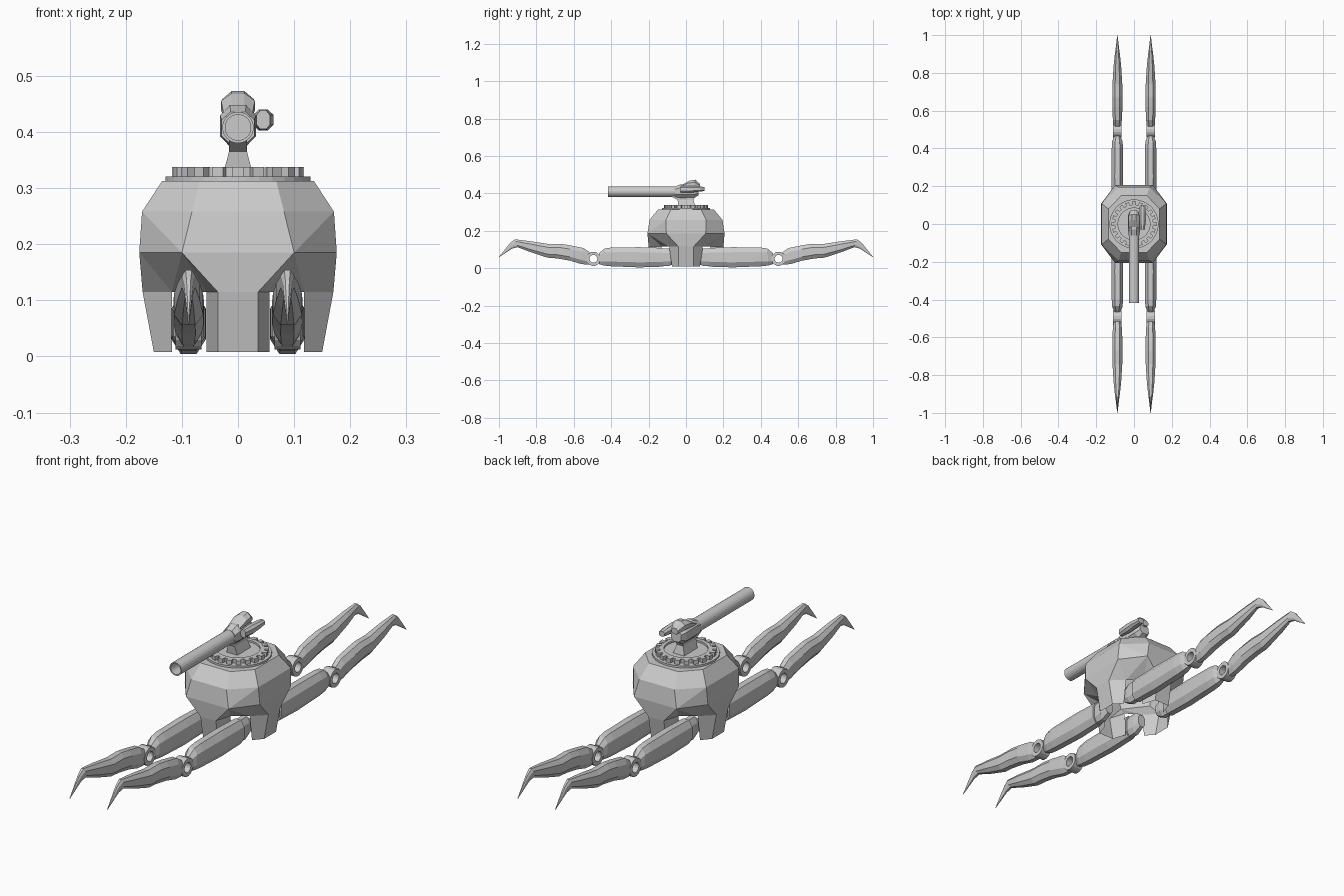
import bpy, bmesh, math
from mathutils import Matrix, Vector

if "Cube" in bpy.data.objects:
    bpy.data.objects.remove(bpy.data.objects["Cube"])


def finish(name, bm, mirror=None):
    bmesh.ops.recalc_face_normals(bm, faces=bm.faces)
    me = bpy.data.meshes.new(name)
    bm.to_mesh(me)
    bm.free()
    ob = bpy.data.objects.new(name, me)
    bpy.context.collection.objects.link(ob)
    if mirror:
        m = ob.modifiers.new("mirror", 'MIRROR')
        m.use_axis = mirror
        m.merge_threshold = 0.0005
    return ob


def loft(name, loops, mirror=None, closed=False):
    """Skin a list of equal point loops; closed joins last to first, else capped."""
    bm = bmesh.new()
    rings = [[bm.verts.new(p) for p in lp] for lp in loops]
    n = len(rings[0])
    pairs = list(zip(rings, rings[1:])) + ([(rings[-1], rings[0])] if closed else [])
    for a, b in pairs:
        for i in range(n):
            j = (i + 1) % n
            bm.faces.new((a[i], a[j], b[j], b[i]))
    if not closed:
        bm.faces.new(rings[0])
        bm.faces.new(rings[-1])
    return finish(name, bm, mirror)


def limb(name, stations, cx, mirror=None, kx=0.45, kz=0.25):
    """Chamfered-box limb along y; station = (y_low, z_low, y_high, z_high, half_width)."""
    loops = []
    for yl, zl, yh, zh, w in stations:
        lp = []
        for x, t in ((-kx, 0), (kx, 0), (1, kz), (1, 1 - kz), (kx, 1), (-kx, 1), (-1, 1 - kz), (-1, kz)):
            lp.append((cx + x * w, yl + (yh - yl) * t, zl + (zh - zl) * t))
        loops.append(lp)
    return loft(name, loops, mirror)


def circle(c, r, n, axis):
    pts = []
    for i in range(n):
        a = 2 * math.pi * (i + 0.5) / n
        u, v = r * math.cos(a), r * math.sin(a)
        d = {'x': (0, u, v), 'y': (u, 0, v), 'z': (u, v, 0)}[axis]
        pts.append(Vector(c) + Vector(d))
    return pts


def shift(p, axis, d):
    q = list(p)
    q['xyz'.index(axis)] += d
    return q


def tube(name, c, r_out, r_in, length, n, axis, mirror=None):
    e = shift(c, axis, length)
    return loft(name, [circle(c, r_out, n, axis), circle(e, r_out, n, axis),
                       circle(e, r_in, n, axis), circle(c, r_in, n, axis)], mirror, True)


def cyl(name, c, r1, r2, length, n, axis):
    return loft(name, [circle(c, r1, n, axis), circle(shift(c, axis, length), r2, n, axis)])


QUAD = (True, True, False)

# hull: open-bottomed faceted shell, one quarter mirrored twice
P = {
    'c': (0, 0, .313), 't0': (0, -.15, .313), 't1': (.068, -.15, .313),
    't2': (.135, -.08, .313), 't3': (.135, 0, .313),
    'm0': (0, -.195, .258), 'm1': (.082, -.195, .258), 'm2': (.171, -.108, .258), 'm3': (.171, 0, .258),
    'f1': (.1, -.206, .185), 'f2': (.176, -.105, .185), 'f3': (.176, 0, .185), 'f0': (0, -.206, .185),
    'k0': (0, -.2, .115), 'k1': (.036, -.2, .115), 'k2': (.17, -.04, .115), 'k3': (.17, 0, .115),
    'b0': (0, -.18, .008), 'b1': (.036, -.18, .008), 'b2': (.15, -.04, .008), 'b3': (.15, 0, .008),
    'p': (.056, -.13, .115), 'q': (.118, -.09, .115), 'pb': (.056, -.12, .008), 'qb': (.118, -.075, .008),
}
FACES = ("c t0 t1 t2 t3|t0 m0 m1 t1|t1 m1 m2 t2|t2 m2 m3 t3|m0 f0 f1 m1|m1 f1 m2|m2 f1 f2|"
         "m2 f2 f3 m3|f0 k0 k1 f1|f2 k2 k3 f3|f1 q f2|f1 p q|f1 k1 p|f2 q k2|"
         "k0 b0 b1 k1|k1 b1 pb p|k2 q qb b2|k2 b2 b3 k3")
bm = bmesh.new()
V = {k: bm.verts.new(p) for k, p in P.items()}
for f in FACES.split("|"):
    bm.faces.new([V[k] for k in f.split()])
finish("hull_shell", bm, QUAD)

# turret ring with teeth
cyl("turret_base_disc", (0, 0, .311), .13, .13, .01, 32, 'z')
tube("turret_ring", (0, 0, .319), .102, .085, .018, 32, 'z')
cyl("turret_floor", (0, 0, .319), .087, .087, .01, 32, 'z')
bm = bmesh.new()
for i in range(20):
    rot = Matrix.Rotation(2 * math.pi * i / 20, 4, 'Z')
    bmesh.ops.create_cube(bm, size=1, matrix=rot @ Matrix.Translation((.108, 0, .329)) @ Matrix.Diagonal((.02, .02, .018, 1)))
finish("turret_teeth", bm)


def box_ring(y0, y1, hw, z):
    return [(-hw, y0, z), (hw, y0, z), (hw, y1, z), (-hw, y1, z)]


# neck under the gun
loft("gun_neck", [box_ring(-.04, .05, .026, .327), box_ring(-.045, .04, .016, .365),
                  box_ring(-.085, .05, .016, .385)])

# gun: hollow barrel, housing, hump and side sight
tube("gun_barrel", (0, -.418, .408), .028, .023, .40, 20, 'y')
cyl("barrel_plug", (0, -.10, .408), .0275, .0275, .02, 20, 'y')
limb("gun_housing", [(-.06, .378, -.06, .436, .029), (-.03, .374, -.03, .448, .032),
                     (.045, .376, .04, .445, .032), (.068, .39, .065, .435, .024)], 0)
limb("housing_hump", [(-.04, .425, -.03, .44, .026), (.0, .425, .02, .468, .03),
                      (.04, .425, .05, .473, .028), (.075, .425, .075, .45, .016)], 0, None, .4, .3)
limb("side_sight", [(-.03, .405, -.03, .438, .012), (.02, .403, .02, .44, .018),
                    (.06, .408, .06, .438, .018), (.098, .412, .098, .434, .014)], .045)

# legs: inner root, thigh, fork, open pivot and claw
X = .088
limb("leg_root", [(.055, .03, .055, .085, .018), (.09, .012, .08, .105, .022), (.14, .012, .14, .105, .022)], X, QUAD)
limb("leg_thigh", [(.125, .008, .125, .108, .029), (.25, .004, .25, .112, .031),
                   (.40, .01, .40, .11, .03), (.44, .014, .435, .105, .027),
                   (.465, .022, .465, .08, .016)], X, QUAD)
tube("leg_pivot", (X - .023, .495, .05), .038, .021, .046, 16, 'x', QUAD)
limb("leg_claw", [(.522, .018, .515, .085, .02), (.56, .022, .55, .108, .024),
                  (.62, .04, .62, .122, .027), (.69, .052, .67, .13, .026),
                  (.74, .056, .74, .13, .026), (.83, .085, .84, .145, .02),
                  (.90, .112, .915, .154, .012), (.93, .104, .94, .135, .008),
                  (.999, .058, 1.0, .06, .001)], X, QUAD)
